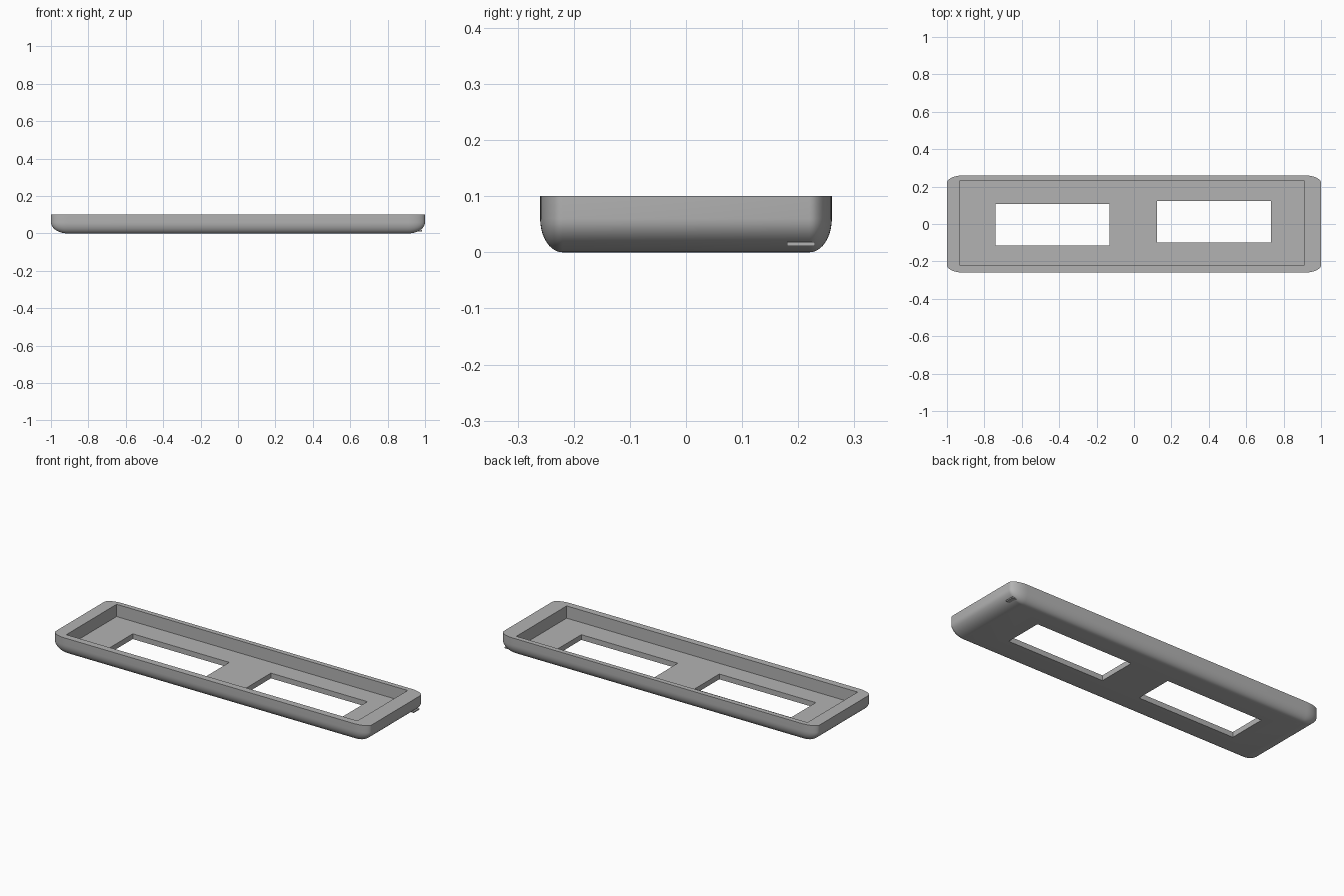
import bpy, bmesh
from math import sin, cos, pi

cube = bpy.data.objects.get("Cube")
if cube:
    bpy.data.objects.remove(cube, do_unlink=True)

grey = bpy.data.materials.new("plain grey")
grey.use_nodes = True
colour = (0.45, 0.45, 0.45, 1)
grey.diffuse_color = colour
grey.node_tree.nodes["Principled BSDF"].inputs["Base Color"].default_value = colour


def make_object(name, bm):
    bmesh.ops.recalc_face_normals(bm, faces=bm.faces)
    mesh = bpy.data.meshes.new(name)
    bm.to_mesh(mesh)
    bm.free()
    mesh.materials.append(grey)
    obj = bpy.data.objects.new(name, mesh)
    bpy.context.collection.objects.link(obj)
    return obj


def box(name, x, y, z):
    bm = bmesh.new()
    bmesh.ops.create_cube(bm, size=1)
    for v in bm.verts:
        v.co = [lo + (c + 0.5) * (hi - lo) for c, (lo, hi) in zip(v.co, (x, y, z))]
    return make_object(name, bm)


# Solid tray body: flat top, rounded corners and rounded underside
HALF_X, HALF_Y, HEIGHT = 1.0, 0.26, 0.1
RX, RY, RZ = 0.09, 0.04, 0.06
STEPS = 10


def ring(bm, z, scale):
    verts = []
    for q, (sx, sy) in enumerate(((1, 1), (-1, 1), (-1, -1), (1, -1))):
        for i in range(STEPS + 1):
            a = (q + i / STEPS) * pi / 2
            verts.append(bm.verts.new((sx * (HALF_X - RX) + RX * scale * cos(a),
                                       sy * (HALF_Y - RY) + RY * scale * sin(a), z)))
    return verts


bm = bmesh.new()
rings = [ring(bm, HEIGHT, 1)]
for k in range(STEPS + 1):
    a = k / STEPS * pi / 2
    rings.append(ring(bm, RZ * (1 - sin(a)), cos(a)))
for upper, lower in zip(rings, rings[1:]):
    n = len(upper)
    for i in range(n):
        j = (i + 1) % n
        bm.faces.new((upper[i], upper[j], lower[j], lower[i]))
bm.faces.new(rings[0])
bm.faces.new(rings[-1])
bmesh.ops.remove_doubles(bm, verts=bm.verts, dist=1e-5)
tray = make_object("tray", bm)

# Recess and two window openings
FLOOR = 0.03
cutters = [
    box("recess_cutter", (-0.93, 0.91), (-0.222, 0.232), (FLOOR, 0.2)),
    box("right_window_cutter", (-0.74, -0.13), (-0.115, 0.107), (-0.1, 0.2)),
    box("left_window_cutter", (0.122, 0.732), (-0.1, 0.123), (-0.1, 0.2)),
]
for cutter in cutters:
    mod = tray.modifiers.new(cutter.name, "BOOLEAN")
    mod.operation = "DIFFERENCE"
    mod.solver = "EXACT"
    mod.object = cutter
bpy.context.view_layer.objects.active = tray
for cutter in cutters:
    bpy.ops.object.modifier_apply(modifier=cutter.name)
    bpy.data.objects.remove(cutter, do_unlink=True)

# Small tab low on the left end
box("corner_tab", (0.93, 0.985), (0.18, 0.23), (0.011, 0.018))

bpy.ops.object.select_all(action="DESELECT")
tray.select_set(True)
bpy.context.view_layer.objects.active = tray
bpy.ops.object.shade_smooth_by_angle(angle=pi / 6)
